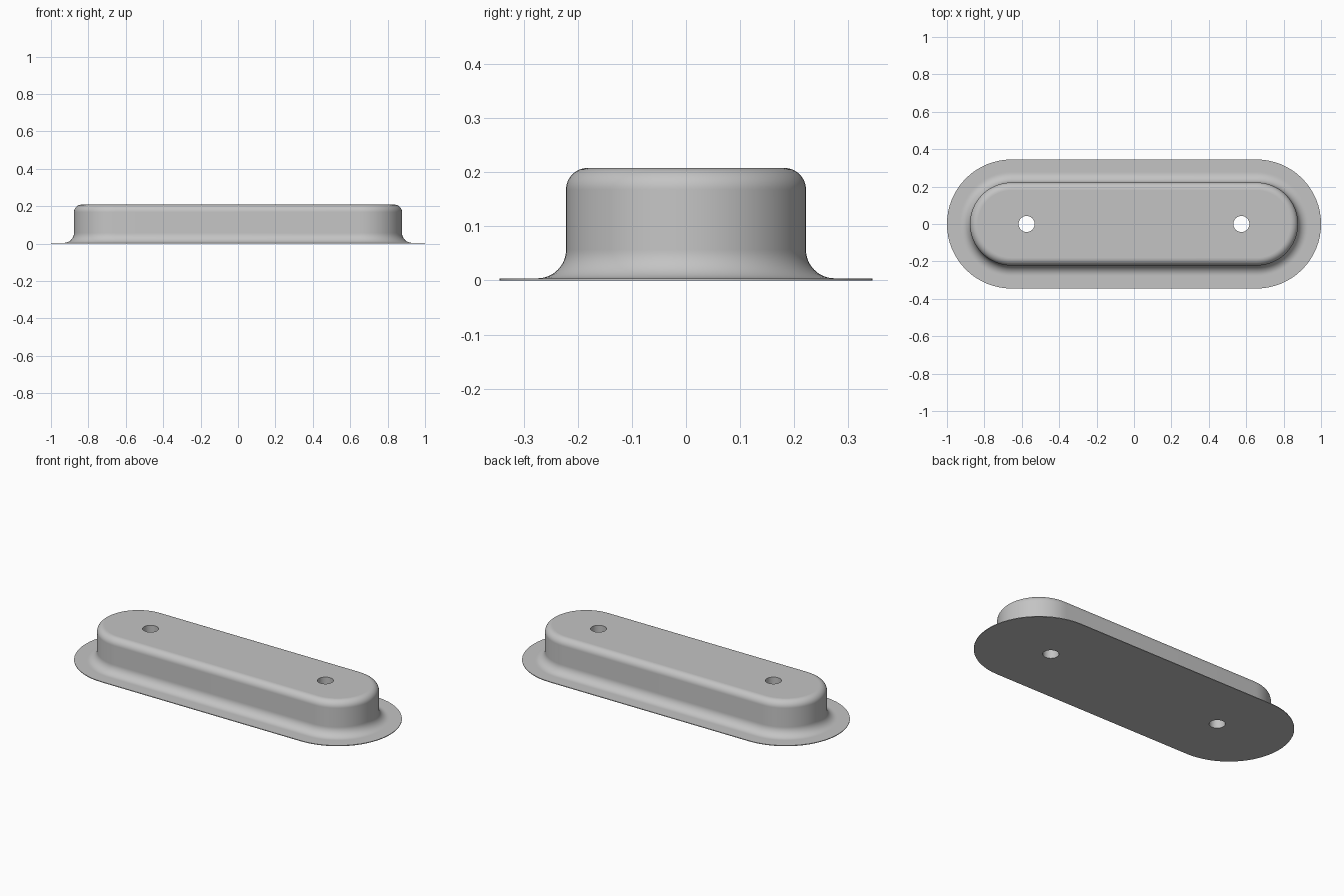
import bpy
import bmesh
from math import sin, cos, pi, radians

if "Cube" in bpy.data.objects:
    bpy.data.objects.remove(bpy.data.objects["Cube"], do_unlink=True)

OFFSET = 0.655        # x of the centre of each rounded end
FLANGE_R, BODY_R = 0.345, 0.222
FLANGE_Z, TOP_Z = 0.004, 0.208
COVE, ROUND = 0.053, 0.04
HOLE_X, HOLE_R = 0.574, 0.043
ARC, STEPS = 32, 12


def stadium(bm, r, z):
    """Ring of vertices with two straight sides and two round ends."""
    ring = []
    for side, start in ((1, -pi / 2), (-1, pi / 2)):
        for i in range(ARC + 1):
            a = start + pi * i / ARC
            ring.append(bm.verts.new((side * OFFSET + r * cos(a), r * sin(a), z)))
    return ring


def circle(bm, x, r, z):
    return [bm.verts.new((x + r * cos(2 * pi * i / ARC), r * sin(2 * pi * i / ARC), z))
            for i in range(ARC)]


def bridge(bm, low, high):
    """Smooth wall between two matching rings."""
    n = len(low)
    for i in range(n):
        j = (i + 1) % n
        bm.faces.new((low[i], low[j], high[j], high[i])).smooth = True


def cap(bm, rings, up):
    """Flat cap bounded by the outer ring and pierced by the others."""
    edges = []
    for ring in rings:
        for i, v in enumerate(ring):
            edges.append(bm.edges.get((v, ring[(i + 1) % len(ring)])))
    bmesh.ops.triangle_fill(bm, edges=edges, use_beauty=True, normal=(0, 0, up))


# Cross-section: flange edge, cove at the foot, rounded shoulder
profile = [(FLANGE_R, 0), (FLANGE_R, FLANGE_Z), (BODY_R + COVE + 0.006, FLANGE_Z)]
for i in range(STEPS + 1):
    a = pi / 2 * i / STEPS
    profile.append((BODY_R + COVE * (1 - sin(a)), FLANGE_Z + COVE * (1 - cos(a))))
for i in range(STEPS + 1):
    a = pi / 2 * i / STEPS
    profile.append((BODY_R - ROUND * (1 - cos(a)), TOP_Z - ROUND * (1 - sin(a))))

bm = bmesh.new()
rings = [stadium(bm, r, z) for r, z in profile]
for low, high in zip(rings, rings[1:]):
    bridge(bm, low, high)

# Two screw holes right through the body
bottom, top = [rings[0]], [rings[-1]]
for x in (-HOLE_X, HOLE_X):
    low, high = circle(bm, x, HOLE_R, 0), circle(bm, x, HOLE_R, TOP_Z)
    bridge(bm, high, low)
    bottom.append(low)
    top.append(high)
cap(bm, bottom, -1)
cap(bm, top, 1)

# Consistent outward faces, sharp hole rims and flange edges
bmesh.ops.recalc_face_normals(bm, faces=bm.faces[:])
for e in bm.edges:
    e.smooth = e.calc_face_angle(0) < radians(30)

mesh = bpy.data.meshes.new("flanged_body")
bm.to_mesh(mesh)
bm.free()
body = bpy.data.objects.new("flanged_body", mesh)
bpy.context.scene.collection.objects.link(body)

# Plain grey finish
grey = bpy.data.materials.new("plain_grey")
grey.use_nodes = True
colour = (0.55, 0.55, 0.55, 1)
grey.diffuse_color = colour
grey.node_tree.nodes["Principled BSDF"].inputs["Base Color"].default_value = colour
mesh.materials.append(grey)
